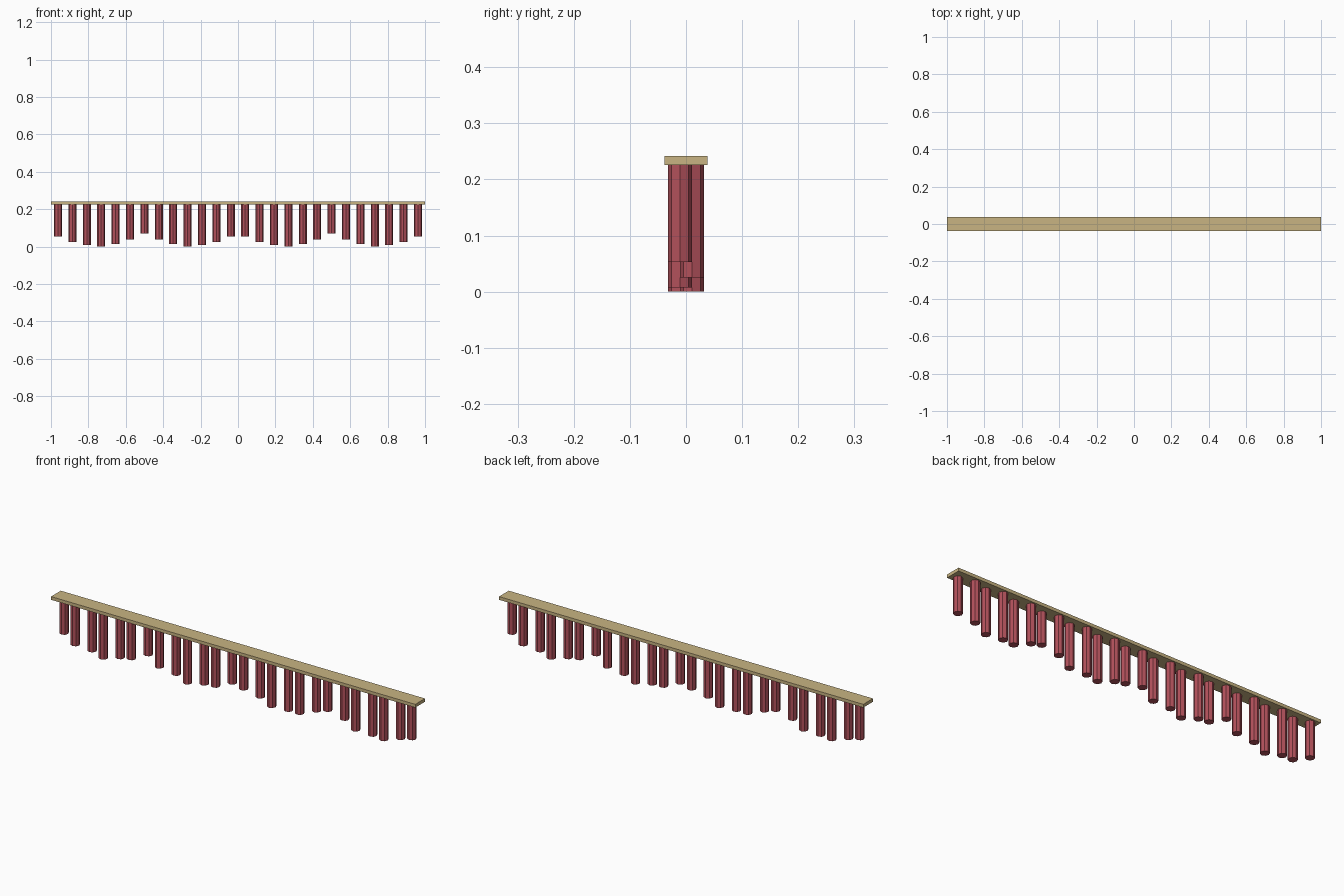
import bpy, math

if "Cube" in bpy.data.objects:
    bpy.data.objects.remove(bpy.data.objects["Cube"])

def material(name, rgb):
    m = bpy.data.materials.new(name)
    m.diffuse_color = (*rgb, 1.0)
    m.use_nodes = True
    m.node_tree.nodes["Principled BSDF"].inputs["Base Color"].default_value = m.diffuse_color
    return m

wood = material("pale wood", (0.578, 0.456, 0.223))
red = material("dusty red", (0.445, 0.082, 0.105))

BOARD_BOTTOM, BOARD_TOP = 0.226, 0.242
RADIUS, SPACING, STAGGER = 0.0215, 0.077, 0.011

# Long flat top board
bpy.ops.mesh.primitive_cube_add(size=1, location=(0, 0, (BOARD_BOTTOM + BOARD_TOP) / 2))
board = bpy.context.object
board.name = "top_board"
board.scale = (2.0, 0.076, BOARD_TOP - BOARD_BOTTOM)
bpy.ops.object.transform_apply(location=False, rotation=False, scale=True)
board.data.materials.append(wood)

# Hanging tubes: two staggered rows, bottom heights follow a mirrored scallop
half = [0.053, 0.025, 0.007, 0.0, 0.014, 0.038, 0.07]
half = half + half[-2::-1]
bottoms = half + half[::-1]
for i, bottom in enumerate(bottoms):
    x = (i - (len(bottoms) - 1) / 2) * SPACING
    y = STAGGER if i % 2 == 0 else -STAGGER
    bpy.ops.mesh.primitive_cylinder_add(
        vertices=8, radius=RADIUS, depth=BOARD_BOTTOM - bottom,
        location=(x, y, (BOARD_BOTTOM + bottom) / 2))
    tube = bpy.context.object
    tube.name = f"hanging_tube_{i + 1:02d}"
    tube.data.materials.append(red)
